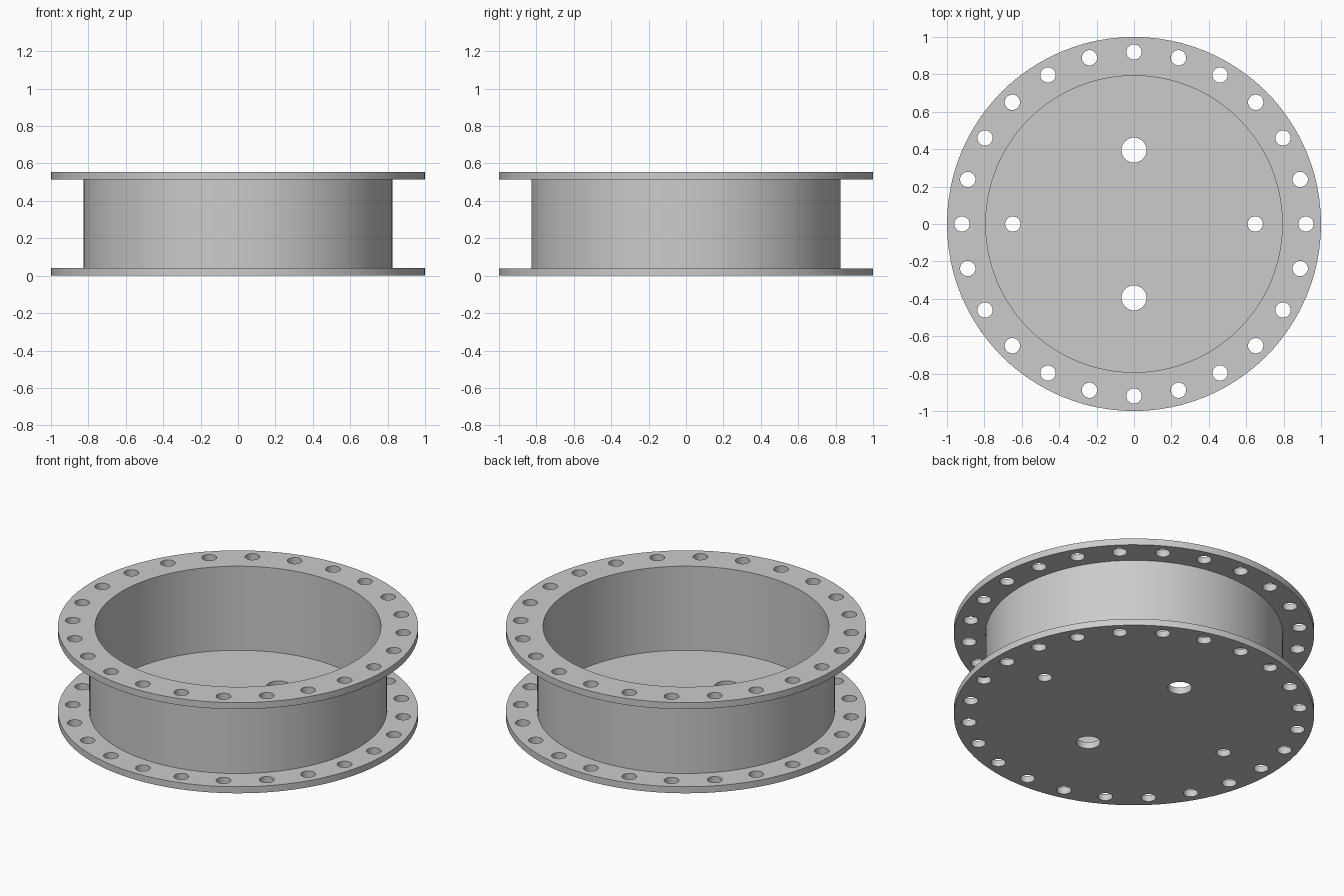
import bpy
import bmesh
from math import sin, cos, pi, radians

cube = bpy.data.objects.get("Cube")
if cube:
    bpy.data.objects.remove(cube, do_unlink=True)

# Plain grey metal
metal = bpy.data.materials.new("grey_metal")
metal.use_nodes = True
grey = (0.6, 0.6, 0.6, 1)
metal.diffuse_color = grey
metal.node_tree.nodes["Principled BSDF"].inputs["Base Color"].default_value = grey


def plate(name, outlines, z0, z1):
    """Extrude circles (x, y, radius, sides) into a plate; inner circles become holes."""
    curve = bpy.data.curves.new(name + "_outline", "CURVE")
    curve.dimensions = "2D"
    curve.fill_mode = "BOTH"
    curve.extrude = (z1 - z0) / 2
    for x, y, r, sides in outlines:
        spline = curve.splines.new("POLY")
        spline.points.add(sides - 1)
        spline.use_cyclic_u = True
        for i, p in enumerate(spline.points):
            a = 2 * pi * i / sides
            p.co = (x + r * cos(a), y + r * sin(a), 0, 1)
    helper = bpy.data.objects.new(name + "_outline", curve)
    bpy.context.collection.objects.link(helper)
    bpy.context.view_layer.update()
    deps = bpy.context.evaluated_depsgraph_get()
    mesh = bpy.data.meshes.new_from_object(helper.evaluated_get(deps))
    bpy.data.objects.remove(helper, do_unlink=True)

    # Weld caps to sides and lift into place
    bm = bmesh.new()
    bm.from_mesh(mesh)
    bmesh.ops.remove_doubles(bm, verts=bm.verts, dist=0.0002)
    bmesh.ops.recalc_face_normals(bm, faces=bm.faces)
    bmesh.ops.translate(bm, verts=bm.verts, vec=(0, 0, (z0 + z1) / 2))
    bm.to_mesh(mesh)
    bm.free()
    mesh.name = name
    mesh.materials.clear()
    mesh.materials.append(metal)
    obj = bpy.data.objects.new(name, mesh)
    bpy.context.collection.objects.link(obj)
    bpy.ops.object.select_all(action="DESELECT")
    obj.select_set(True)
    bpy.context.view_layer.objects.active = obj
    bpy.ops.object.shade_smooth_by_angle(angle=radians(30))
    return obj


HEIGHT, THICK = 0.555, 0.04
OUTER, BORE, WALL = 1.0, 0.793, 0.826
SIDES, BOLTS = 96, 24

rim = (0, 0, OUTER, SIDES)
bore = (0, 0, BORE, SIDES)
bolt_holes = [(0.92 * cos(2 * pi * i / BOLTS), 0.92 * sin(2 * pi * i / BOLTS), 0.041, 32)
              for i in range(BOLTS)]

# Holes through the floor: two small on x, two large on y
floor_holes = []
for s in (-1, 1):
    floor_holes += [(s * 0.648, 0, 0.041, 32), (0, s * 0.395, 0.067, 40)]

plate("base_plate", [rim] + bolt_holes + floor_holes, 0, THICK)
plate("drum_wall", [(0, 0, WALL, SIDES), bore], THICK, HEIGHT - THICK)
plate("top_flange", [rim, bore] + bolt_holes, HEIGHT - THICK, HEIGHT)
